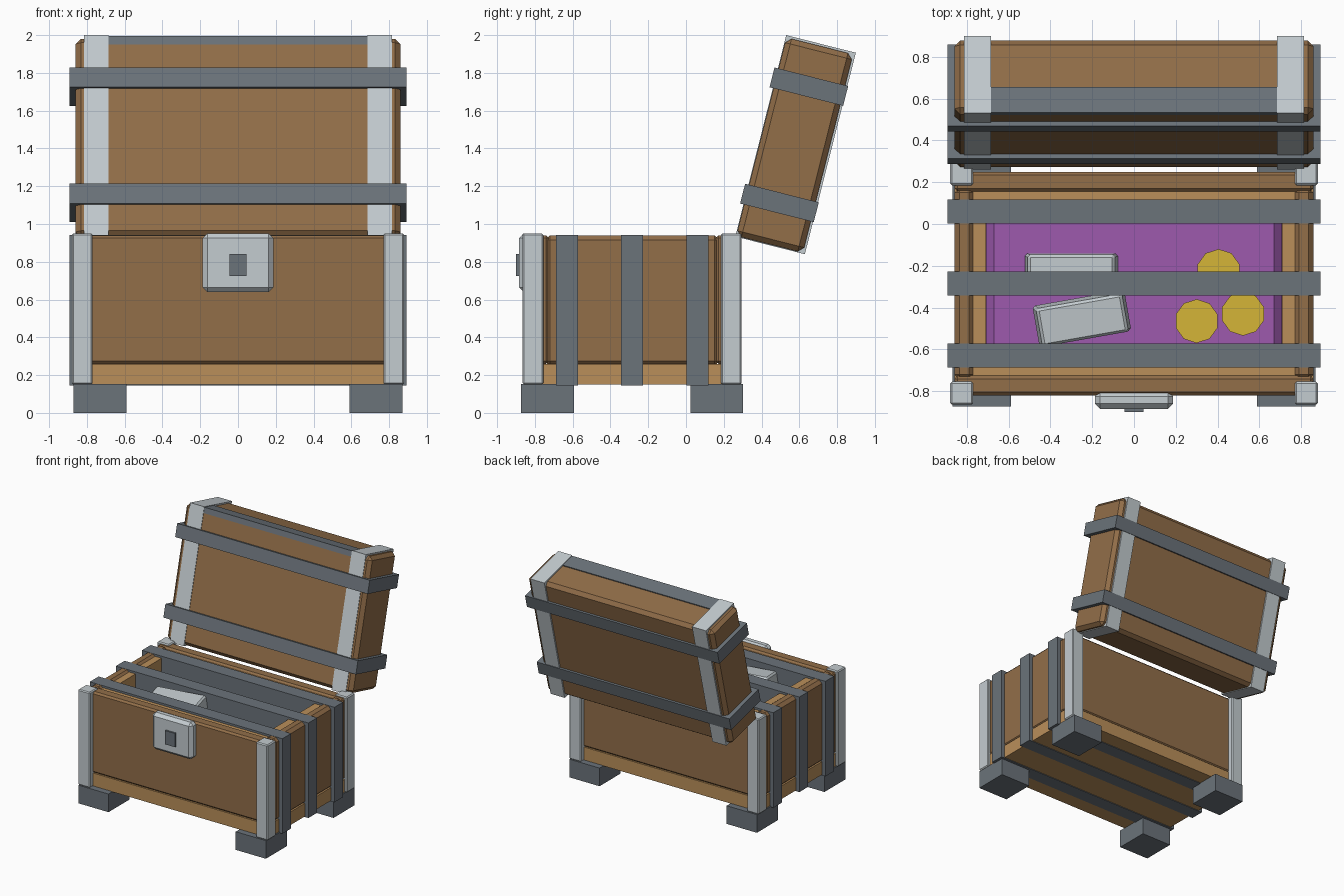
import bpy, bmesh, math
from mathutils import Matrix, Vector

old = bpy.data.objects.get("Cube")
if old:
    bpy.data.objects.remove(old, do_unlink=True)


def material(name, *srgb):
    m = bpy.data.materials.new(name)
    m.use_nodes = True
    col = [((c / 255 + 0.055) / 1.055) ** 2.4 for c in srgb] + [1]
    m.diffuse_color = col
    m.node_tree.nodes["Principled BSDF"].inputs["Base Color"].default_value = col
    return m


WOOD = material("brown wood", 146, 110, 73)
PALE = material("pale wood", 186, 143, 90)
SILVER = material("silver metal", 196, 204, 208)
IRON = material("dark iron", 107, 115, 122)
CLOTH = material("purple cloth", 157, 90, 174)
GOLD = material("gold", 213, 181, 55)


def finish(name, bm, mat, matrix=None):
    me = bpy.data.meshes.new(name)
    bm.to_mesh(me)
    bm.free()
    me.materials.append(mat)
    ob = bpy.data.objects.new(name, me)
    bpy.context.collection.objects.link(ob)
    if matrix:
        ob.matrix_world = matrix
    return ob


def box(name, x, y, z, mat, bevel=0, matrix=None, taper=1):
    """Box from (min, max) ranges, with optional chamfer and narrowed top."""
    bm = bmesh.new()
    bmesh.ops.create_cube(bm, size=1)
    for v in bm.verts:
        if v.co.z > 0:
            v.co.x *= taper
            v.co.y *= taper
        v.co = Vector([(a + b) / 2 + c * (b - a) for (a, b), c in zip((x, y, z), v.co)])
    if bevel:
        bmesh.ops.bevel(bm, geom=bm.edges[:], offset=bevel, segments=1, affect='EDGES')
    return finish(name, bm, mat, matrix)


def span(c, half):
    return (c - half, c + half)


MID = -0.285          # depth centre of the chest body
SIDES = (("left", 1), ("right", -1))
ENDS = (("front", -1), ("back", 1))

# Chest body: floor, outer panels, pale inner walls
box("floor", span(0, 0.86), span(MID, 0.535), (0.15, 0.26), PALE)
for side, s in SIDES:
    box(side + "_panel", span(s * 0.812, 0.048), span(MID, 0.46), (0.25, 0.94), WOOD, 0.025)
    box(side + "_inner_wall", span(s * 0.74, 0.03), span(MID, 0.45), (0.25, 0.925), PALE)
for end, e in ENDS:
    box(end + "_panel", span(0, 0.86), span(MID + e * 0.488, 0.047), (0.26, 0.94), WOOD, 0.015)
    box(end + "_inner_wall", span(0, 0.75), span(MID + e * 0.42, 0.025), (0.25, 0.925), PALE)
    # Corner posts and feet
    for side, s in SIDES:
        tag = "%s_%s" % (end, side)
        box(tag + "_post", span(s * 0.825, 0.055), span(MID + e * 0.525, 0.055),
            (0.15, 0.95), SILVER, 0.008)
        box(tag + "_foot", span(s * 0.73, 0.14), span(MID + e * 0.448, 0.14), (0, 0.152), IRON)

# Iron bands through the body
for i in (-1, 0, 1):
    box("body_band", span(0, 0.893), span(MID + i * 0.345, 0.058), (0.145, 0.942), IRON)

# Lock
box("lock_plate", span(0, 0.187), (-0.885, -0.8), (0.64, 0.95), SILVER, 0.025)
box("keyhole", span(0, 0.046), (-0.9, -0.87), (0.725, 0.84), IRON)

# Treasure on a cloth cushion
TOP = 0.7
box("cloth", span(0, 0.708), span(MID, 0.4), (0.26, TOP), CLOTH, 0.038)
for name, x, y, z, turn, tilt in (("lower_ingot", -0.3, -0.24, TOP, 0, 0),
                                  ("upper_ingot", -0.25, -0.45, 0.8, 10, 6)):
    m = (Matrix.Translation((x, y, z)) @ Matrix.Rotation(math.radians(turn), 4, 'Z')
         @ Matrix.Rotation(math.radians(tilt), 4, 'X'))
    box(name, span(0, 0.225), span(0, 0.1), (0, 0.11), SILVER, 0.012, m, 0.92)
for x, y in ((0.405, -0.225), (0.3, -0.465), (0.522, -0.43)):
    bm = bmesh.new()
    bmesh.ops.create_cone(bm, cap_ends=True, segments=10, radius1=0.105,
                          radius2=0.105, depth=0.03)
    finish("coin", bm, GOLD, Matrix.Translation((x, y, TOP + 0.015)))

# Open lid, leaning back; local y is thickness and local z is height
LID = Matrix.Translation((0, 0.58, 1.42)) @ Matrix.Rotation(math.radians(-14.2), 4, 'X')
box("lid", span(0, 0.86), (-0.186, 0.178), (-0.545, 0.538), WOOD, 0.028, LID)
box("lid_edge_strip", span(0, 0.7), (-0.187, -0.06), (0.5, 0.546), IRON, 0, LID)
for side, s in SIDES:
    box(side + "_lid_band", span(s * 0.75, 0.065), span(0, 0.19), span(0, 0.55), SILVER, 0, LID)
for name, z in (("upper_lid_strap", 0.315), ("lower_lid_strap", -0.32)):
    box(name, span(0, 0.893), (-0.208, 0.194), span(z, 0.054), IRON, 0, LID)
